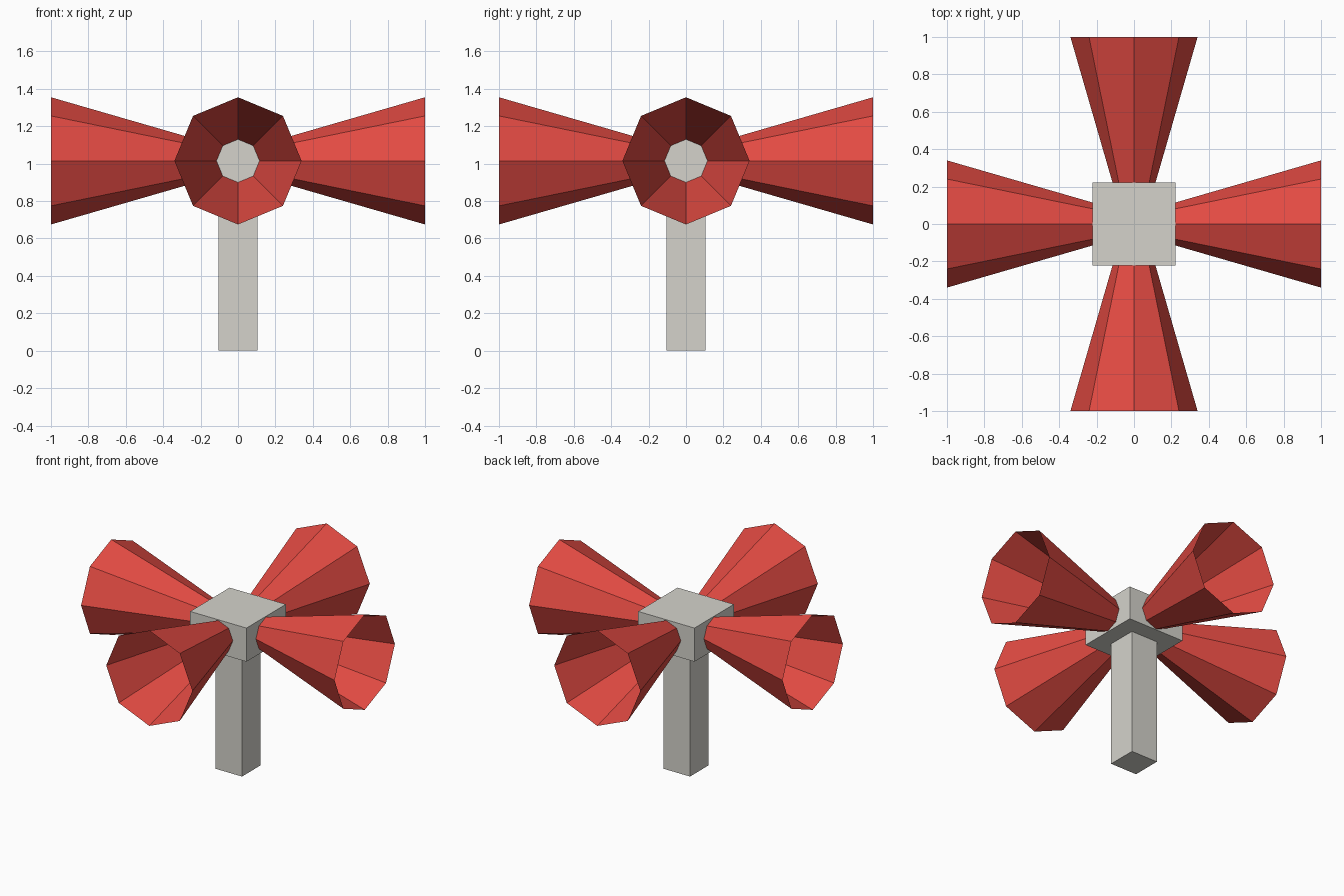
import bpy, bmesh, math
from mathutils import Matrix

if "Cube" in bpy.data.objects:
    bpy.data.objects.remove(bpy.data.objects["Cube"])

CENTRE_Z = 1.015   # height of the horn axes


def material(name, rgb):
    m = bpy.data.materials.new(name)
    m.diffuse_color = (*rgb, 1)
    m.use_nodes = True
    m.node_tree.nodes["Principled BSDF"].inputs["Base Color"].default_value = m.diffuse_color
    return m


RED = material("red", (0.77, 0.07, 0.056))
GREY = material("warm grey", (0.66, 0.65, 0.60))


def finish(name, bm, mat):
    mesh = bpy.data.meshes.new(name)
    bm.to_mesh(mesh)
    bm.free()
    mesh.materials.append(mat)
    obj = bpy.data.objects.new(name, mesh)
    bpy.context.collection.objects.link(obj)
    return obj


def box(name, half, z0, z1, mat):
    bm = bmesh.new()
    bmesh.ops.create_cube(bm, size=1)
    bmesh.ops.scale(bm, vec=(2 * half, 2 * half, z1 - z0), verts=bm.verts)
    bmesh.ops.translate(bm, vec=(0, 0, (z0 + z1) / 2), verts=bm.verts)
    return finish(name, bm, mat)


def horn(name, angle):
    # open eight-sided flare from the head outward along +x, turned about z
    bm = bmesh.new()
    rings = []
    for x, r in ((0.222, 0.115), (1.0, 0.34)):
        rings.append([bm.verts.new((x, r * math.cos(i * math.pi / 4),
                                    r * math.sin(i * math.pi / 4)))
                      for i in range(8)])
    inner, outer = rings
    for i in range(8):
        j = (i + 1) % 8
        bm.faces.new((inner[i], outer[i], outer[j], inner[j]))
    bmesh.ops.recalc_face_normals(bm, faces=bm.faces)
    # make the normals point away from the horn axis
    bm.normal_update()
    f = bm.faces[:][0]
    c = f.calc_center_median()
    if f.normal.y * c.y + f.normal.z * c.z < 0:
        bmesh.ops.reverse_faces(bm, faces=bm.faces)
    bm.transform(Matrix.Translation((0, 0, CENTRE_Z)) @ Matrix.Rotation(angle, 4, 'Z'))
    return finish(name, bm, RED)


# Square post and flat square head
box("post", 0.105, 0.0, 0.895, GREY)
box("head", 0.222, 0.895, 1.135, GREY)

# Four horns facing the four sides
for k, side in enumerate(("right", "back", "left", "front")):
    horn("horn_" + side, k * math.pi / 2)
